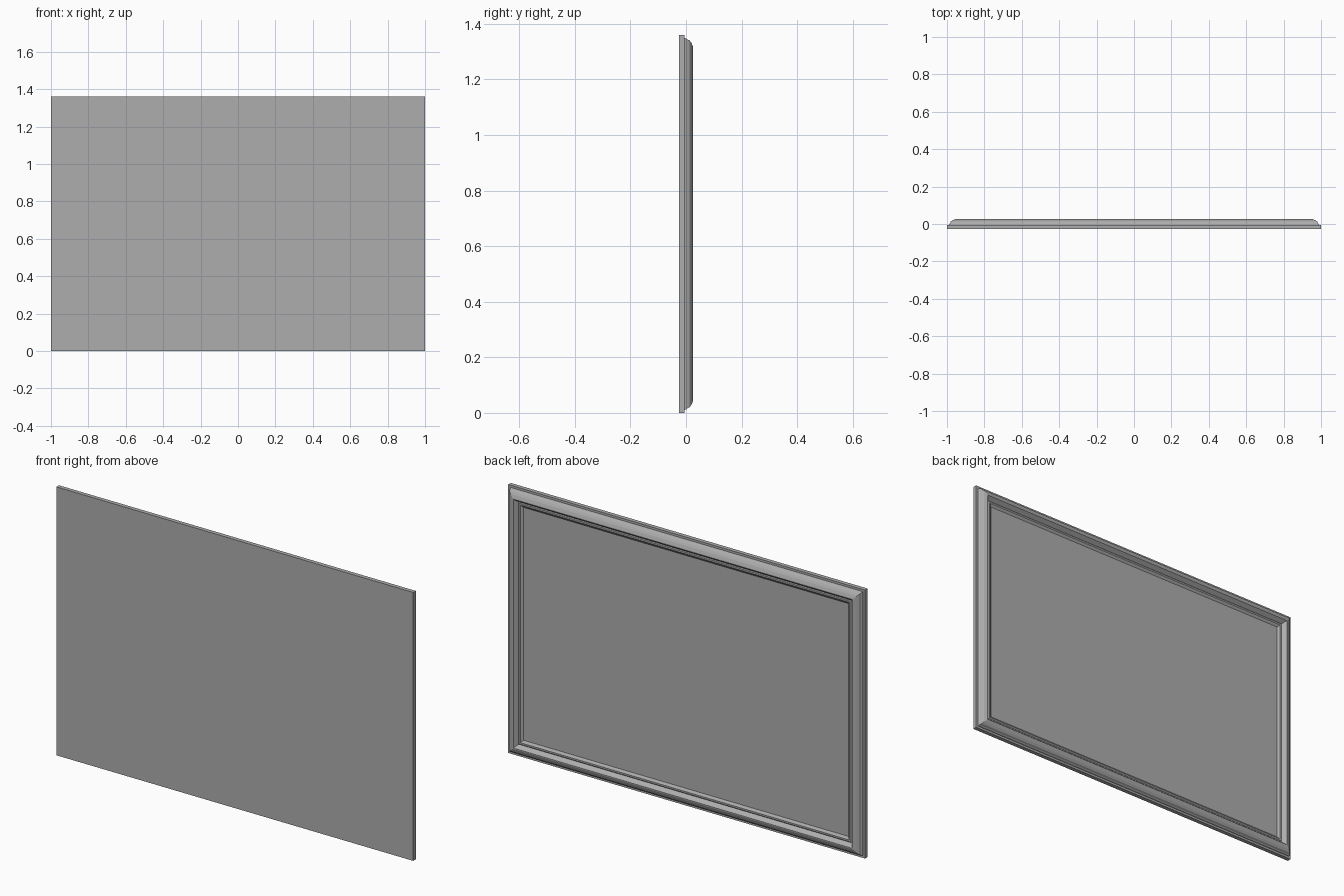
import bpy
import bmesh

cube = bpy.data.objects.get("Cube")
if cube:
    bpy.data.objects.remove(cube, do_unlink=True)

WIDTH, HEIGHT = 2.0, 1.36

# One plain grey for the whole model
grey = bpy.data.materials.new("plain_grey")
grey.use_nodes = True
colour = (0.42, 0.42, 0.42, 1.0)
grey.diffuse_color = colour
grey.node_tree.nodes["Principled BSDF"].inputs["Base Color"].default_value = colour

# Moulding profile: (inset from the outer edge, depth y), front to back panel
PROFILE = [
    (0.0, -0.026), (0.0, -0.005),       # outer rim
    (0.011, -0.005), (0.013, 0.001),    # flange and small step
    (0.016, 0.004), (0.020, 0.013),     # rounded outer slope
    (0.030, 0.020), (0.045, 0.026),
    (0.050, 0.026), (0.066, 0.006),     # ridge and inner slope
    (0.070, 0.009), (0.078, 0.009),     # inner lip
    (0.090, 0.0),                       # bevel down to the panel
]


def rectangle(bm, inset, y):
    """Four mitred corners of the moulding at one profile point."""
    x = WIDTH / 2 - inset
    low, high = inset, HEIGHT - inset
    return [bm.verts.new(p) for p in
            ((-x, y, low), (x, y, low), (x, y, high), (-x, y, high))]


# Framed board: profile carried round the rectangle, closed front and back
bm = bmesh.new()
rings = [rectangle(bm, inset, y) for inset, y in PROFILE]
for a, b in zip(rings, rings[1:]):
    for i in range(4):
        j = (i + 1) % 4
        bm.faces.new((a[i], a[j], b[j], b[i]))
bm.faces.new(rings[0])
bm.faces.new(rings[-1])
bmesh.ops.recalc_face_normals(bm, faces=bm.faces)

mesh = bpy.data.meshes.new("framed_panel")
bm.to_mesh(mesh)
bm.free()
mesh.materials.append(grey)
panel = bpy.data.objects.new("framed_panel", mesh)
bpy.context.collection.objects.link(panel)
